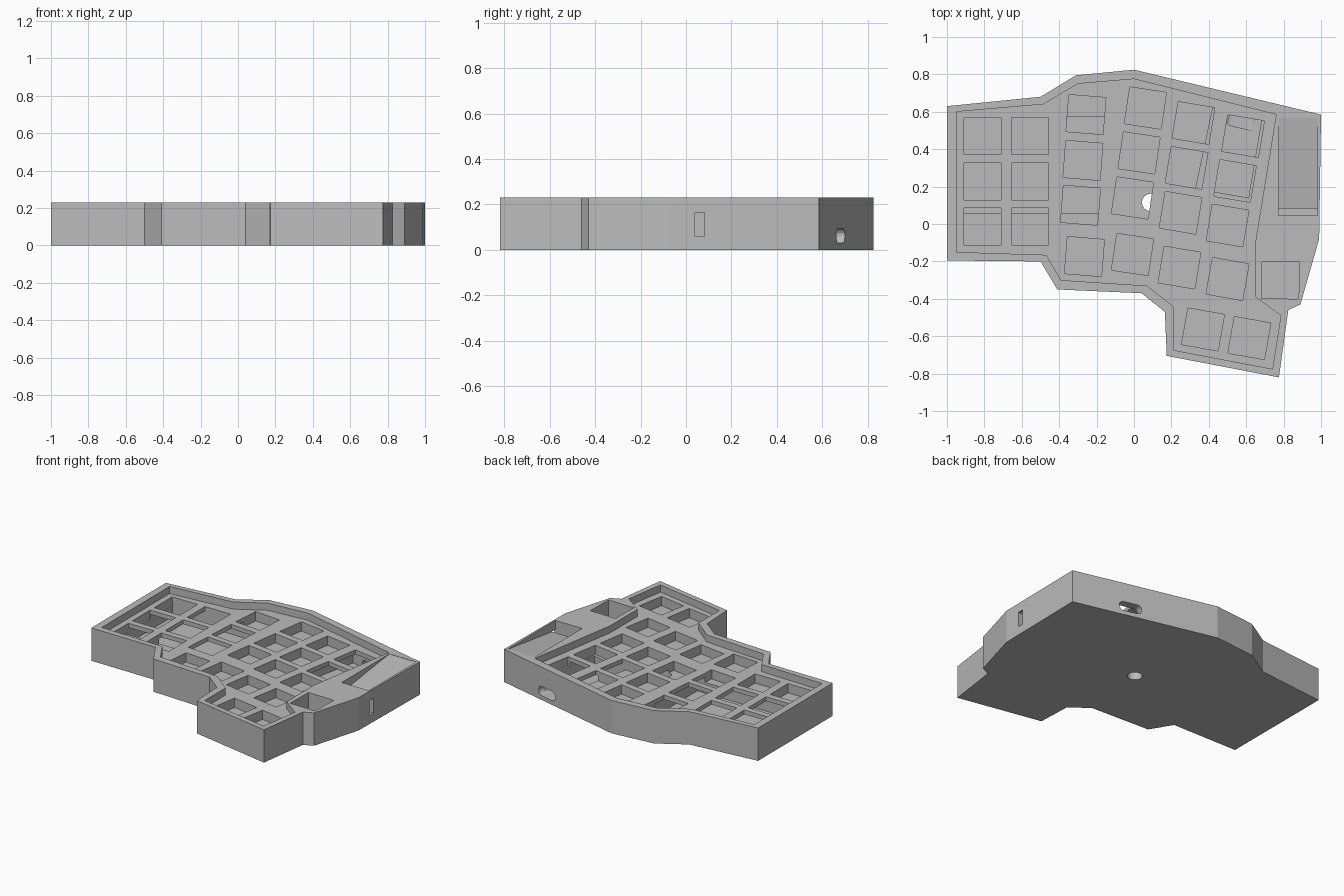
import bpy, bmesh, math
from mathutils import Matrix, Vector

if "Cube" in bpy.data.objects:
    bpy.data.objects.remove(bpy.data.objects["Cube"])

H = 0.23          # case height
PLATE = 0.18      # top of the recessed key plate
KEY_FLOOR = 0.115

grey = bpy.data.materials.new("matte_grey")
grey.diffuse_color = (0.5, 0.5, 0.5, 1)
grey.use_nodes = True
grey.node_tree.nodes["Principled BSDF"].inputs["Base Color"].default_value = grey.diffuse_color


def prism(bm, pts, a, b, matrix=Matrix()):
    """Extrude a 2D outline from local z=a to z=b."""
    low = [bm.verts.new(matrix @ Vector((x, y, a))) for x, y in pts]
    high = [bm.verts.new(matrix @ Vector((x, y, b))) for x, y in pts]
    bm.faces.new(low[::-1])
    bm.faces.new(high)
    n = len(pts)
    for i in range(n):
        j = (i + 1) % n
        bm.faces.new((low[i], low[j], high[j], high[i]))


def make(name, parts):
    """One object from a list of separate prisms."""
    bm = bmesh.new()
    for p in parts:
        prism(bm, *p)
    bmesh.ops.recalc_face_normals(bm, faces=bm.faces)
    me = bpy.data.meshes.new(name)
    bm.to_mesh(me)
    bm.free()
    me.materials.append(grey)
    ob = bpy.data.objects.new(name, me)
    bpy.context.collection.objects.link(ob)
    return ob


def rect(x0, y0, x1, y1):
    return [(x0, y0), (x1, y0), (x1, y1), (x0, y1)]


def turned(x, y, deg):
    return Matrix.Translation((x, y, 0)) @ Matrix.Rotation(math.radians(deg), 4, 'Z')


def stadium(w, h, n=8):
    r = h / 2
    return [((w / 2 - r) * (1 if i <= n else -1) + r * math.cos(t), r * math.sin(t))
            for i in range(2 * n + 2)
            for t in [-math.pi / 2 + math.pi * (i if i <= n else i - 1) / n]]


# case body
outline = [(-1, .63), (-.5, .68), (-.31, .795), (0, .825), (1, .585), (.99, -.08),
           (.89, -.43), (.825, -.46), (.775, -.82), (.175, -.705), (.165, -.47),
           (.04, -.37), (-.41, -.35), (-.5, -.2), (-1, -.195)]
case = make("keyboard_case", [(outline, 0, H)])

# shallow recess that holds the key plate
recess = [(-.95, .6), (-.485, .64), (-.3, .75), (0, .775), (.76, .585), (.65, -.09),
          (.65, -.39), (.785, -.49), (.74, -.775), (.215, -.675), (.215, -.445),
          (.07, -.33), (-.39, -.3), (-.47, -.165), (-.95, -.15)]
cutters = [make("plate_recess", [(recess, PLATE, 0.4)])]

# key holes: (x, y, turn)
keys = [(x, y, 0) for x in (-.81, -.555) for y in (.47, .228, -.014)]
keys += [(-.257, .585, -4.5), (-.273, .34, -4.5), (-.286, .1, -4.5), (-.265, -.174, -4.5),
         (.061, .62, -8.5), (.027, .38, -8.5), (-.008, .139, -8.5), (-.008, -.163, -8.5),
         (.318, .54, -9.5), (.281, .3, -9.5), (.249, .06, -9.5), (.243, -.233, -9.5),
         (.583, .47, -9.5), (.54, .23, -9.5), (.5, -.008, -9.5), (.5, -.294, -10),
         (.369, -.564, -10), (.617, -.61, -10), (.783, -.3, -1)]
hole = rect(-.099, -.099, .099, .099)
cutters.append(make("key_holes", [(hole, KEY_FLOOR, 0.4, turned(*k)) for k in keys]))

# deep battery and controller bays under the plate
controller = [(.43, .66), (.69, .605), (.612, .14), (.33, .19)]
cutters.append(make("deep_bays", [
    (rect(-.908, .06, -.13, .571), .04, .15),
    (controller, .04, .15)]))

# port through the sloping back wall
port = turned(.6, .681, -13.5) @ Matrix.Translation((0, 0, .0625)) @ Matrix.Rotation(math.pi / 2, 4, 'X')
cutters.append(make("port_cutter", [(stadium(.16, .065), -.1, .17, port)]))

# round hole in the underside
disc = [(.09 + .047 * math.cos(t), .115 + .047 * math.sin(t))
        for t in (math.tau * i / 32 for i in range(32))]
cutters.append(make("bottom_hole", [(disc, -.1, .135)]))

# sloping display bay on the right, and the slot through its side wall
along_x = Matrix(((0, 0, 1, 0), (1, 0, 0, 0), (0, 1, 0, 0), (0, 0, 0, 1)))
ramp = [(.57, .228), (.045, .16), (.045, .4), (.57, .4)]
cutters.append(make("display_ramp", [(ramp, .772, .981, along_x)]))
cutters.append(make("side_slot", [(rect(.04, .06, .082, .165), .772, 1.1, along_x)]))

# cut everything, keep only the finished case
for c in cutters:
    m = case.modifiers.new(c.name, 'BOOLEAN')
    m.operation = 'DIFFERENCE'
    m.solver = 'EXACT'
    m.object = c
    c.hide_render = True
dg = bpy.context.evaluated_depsgraph_get()
dg.update()
result = bpy.data.meshes.new_from_object(case.evaluated_get(dg))
case.modifiers.clear()
case.data = result
for c in cutters:
    bpy.data.objects.remove(c)
case.data.materials.clear()
case.data.materials.append(grey)
